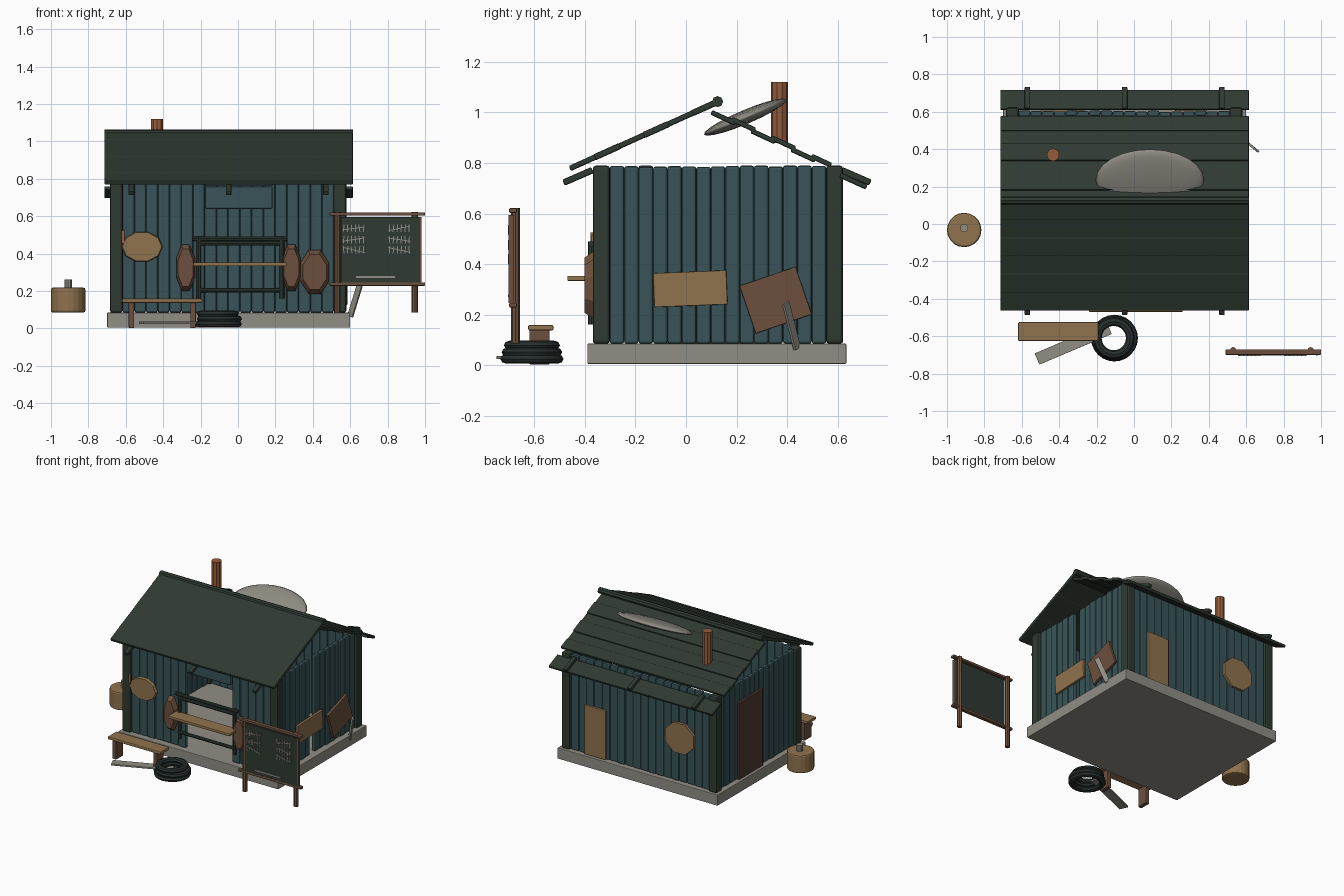
import bpy, bmesh, math, random
from mathutils import Vector, Matrix

random.seed(4)
if "Cube" in bpy.data.objects:
    bpy.data.objects.remove(bpy.data.objects["Cube"])


def material(name, rgb):
    m = bpy.data.materials.new(name)
    m.use_nodes = True
    m.diffuse_color = (*rgb, 1)
    m.node_tree.nodes["Principled BSDF"].inputs["Base Color"].default_value = (*rgb, 1)
    return m


TEAL = material("teal paint", (0.04, 0.088, 0.098))
GREEN = material("dark green", (0.028, 0.042, 0.031))
STONE = material("pale stone", (0.28, 0.27, 0.23))
BROWN = material("brown wood", (0.15, 0.08, 0.047))
TAN = material("tan wood", (0.28, 0.17, 0.075))
RUST = material("rusty clay", (0.30, 0.11, 0.045))
DOOR = material("dark door wood", (0.085, 0.045, 0.032))
RUBBER = material("dark rubber", (0.02, 0.03, 0.028))


def finish(name, bm, mat, matrix, smooth=False):
    bmesh.ops.recalc_face_normals(bm, faces=bm.faces)
    me = bpy.data.meshes.new(name)
    bm.to_mesh(me)
    bm.free()
    me.materials.append(mat)
    ob = bpy.data.objects.new(name, me)
    ob.matrix_world = matrix
    bpy.context.collection.objects.link(ob)
    for p in me.polygons:
        p.use_smooth = smooth
    return ob


def box(name, loc, size, mat, bevel=0.0, rot=None):
    bm = bmesh.new()
    bmesh.ops.create_cube(bm, size=1)
    bmesh.ops.scale(bm, vec=size, verts=bm.verts)
    if bevel:
        bmesh.ops.bevel(bm, geom=bm.edges[:], offset=bevel, segments=2, profile=0.5, affect='EDGES')
    m = Matrix.Translation(loc) @ (rot or Matrix())
    return finish(name, bm, mat, m)


def span(a, b, c, d):
    """Box limits to location and size on one axis pair."""
    return (a + b) / 2, b - a, (c + d) / 2, d - c


def cylinder(name, a, b, r, mat, sides=8, r2=None, bevel=0.0):
    a, b = Vector(a), Vector(b)
    bm = bmesh.new()
    bmesh.ops.create_cone(bm, cap_ends=True, segments=sides, radius1=r,
                          radius2=r if r2 is None else r2, depth=(b - a).length)
    if bevel:
        caps = [e for e in bm.edges if abs(e.verts[0].co.z - e.verts[1].co.z) < 1e-5]
        bmesh.ops.bevel(bm, geom=caps, offset=bevel, segments=2, profile=0.5, affect='EDGES')
    m = Matrix.Translation((a + b) / 2) @ (b - a).to_track_quat('Z', 'Y').to_matrix().to_4x4()
    return finish(name, bm, mat, m)


def sloped_board(name, x, width, a, b, thick, mat, bevel=0.006):
    """Board running between two (y, z) points."""
    dy, dz = b[0] - a[0], b[1] - a[1]
    return box(name, (x, (a[0] + b[0]) / 2, (a[1] + b[1]) / 2),
               (width, math.hypot(dy, dz), thick), mat, bevel,
               Matrix.Rotation(math.atan2(dz, dy), 4, 'X'))


def plaque(name, loc, w, h, depth, mat, sides=8, bulge=0.8):
    """Faceted plate facing -y, narrowing toward its front."""
    bm = bmesh.new()
    bmesh.ops.create_cone(bm, cap_ends=True, segments=sides, radius1=0.54, radius2=0.54 * bulge, depth=1)
    bmesh.ops.rotate(bm, matrix=Matrix.Rotation(math.pi / sides, 3, 'Z'), verts=bm.verts)
    bmesh.ops.rotate(bm, matrix=Matrix.Rotation(math.pi / 2, 3, 'X'), verts=bm.verts)
    bmesh.ops.scale(bm, vec=(w, depth, h), verts=bm.verts)
    return finish(name, bm, mat, Matrix.Translation(loc))


# Slab and corner posts
box("floor_slab", (-0.05, 0.122, 0.045), (1.3, 1.025, 0.08), STONE, 0.004)
LEFT, RIGHT, FRONT, BACK = 0.545, -0.65, -0.335, 0.588
for x in (LEFT, RIGHT):
    for y in (FRONT, BACK):
        box("corner_post", (x, y, 0.437), (0.068, 0.068, 0.705), GREEN, 0.012)


# Plank walls
def wall(name, lo, hi, count, fixed, along_x, skip=lambda p: False):
    w = (hi - lo) / count
    for i in range(count):
        p = lo + w * (i + 0.5)
        if skip(p):
            continue
        q = fixed + random.uniform(-0.004, 0.004)
        top = 0.788 + random.uniform(-0.004, 0.002)
        size = (w, 0.03, top - 0.085) if along_x else (0.03, w, top - 0.085)
        loc = (p, q, (top + 0.085) / 2) if along_x else (q, p, (top + 0.085) / 2)
        box(name, loc, size, TEAL, 0.009)


wall("front_plank", RIGHT + 0.033, LEFT - 0.033, 18, FRONT, True, lambda p: -0.17 < p < 0.18)
wall("back_plank", RIGHT + 0.033, LEFT - 0.033, 18, BACK, True)
wall("left_plank", FRONT + 0.033, BACK - 0.033, 15, LEFT, False, lambda p: 0.05 < p < 0.11)
wall("right_plank", FRONT + 0.033, BACK - 0.033, 15, RIGHT, False)
box("lintel_board", (0.005, FRONT, 0.70), (0.36, 0.03, 0.12), TEAL, 0.008)
box("lintel_cap", (0.005, FRONT, 0.774), (0.36, 0.03, 0.026), TEAL, 0.006)

# Front roof slope, ridge pole and rafters
X, W = -0.05, 1.33
f0, f1 = Vector((-0.46, 0.778)), Vector((0.12, 1.04))
for i in range(6):
    a, b = f0.lerp(f1, i / 6), f0.lerp(f1, (i + 1.08) / 6)
    sloped_board("front_roof_board", X, W, a, b, 0.022 + 0.003 * (i % 2), GREEN)
cylinder("ridge_pole", (X - W / 2, 0.125, 1.043), (X + W / 2, 0.125, 1.043), 0.022, GREEN)
for x in (-0.57, -0.05, 0.47):
    sloped_board("front_rafter_tail", x, 0.03, (-0.485, 0.722), (-0.37, 0.772), 0.026, GREEN)
    sloped_board("back_rafter_tail", x, 0.03, (0.615, 0.772), (0.73, 0.722), 0.026, GREEN)

# Back roof slope with stepped boards and a gap before the eave
b0, b1 = Vector((0.10, 1.005)), Vector((0.575, 0.785))
for i in range(6):
    a, b = b0.lerp(b1, i / 6), b0.lerp(b1, (i + 1.2) / 6 if i < 5 else 1)
    lift = Vector((0, 0.006 if i % 2 else -0.004))
    sloped_board("back_roof_board", X, W, a + lift, b + lift, 0.02, GREEN)
sloped_board("back_eave_board", X, W, (0.61, 0.752), (0.715, 0.704), 0.02, GREEN)

# Chimney and dish
cylinder("chimney", (-0.433, 0.37, 0.88), (-0.433, 0.37, 1.12), 0.034, RUST, 10)
bm = bmesh.new()
bmesh.ops.create_uvsphere(bm, u_segments=24, v_segments=10, radius=1)
bmesh.ops.scale(bm, vec=(0.29, 0.178, 0.028), verts=bm.verts)
finish("roof_dish", bm, STONE, Matrix.Translation((0.085, 0.235, 0.982)) @ Matrix.Rotation(0.4, 4, 'X'), True)

# Serving counter and its frame
box("counter_top", (0.01, -0.42, 0.343), (0.5, 0.1, 0.02), TAN, 0.004)
for z, half in ((0.48, 0.255), (0.455, 0.23), (0.205, 0.23)):
    cylinder("counter_rail", (0.01 - half, -0.375, z), (0.01 + half, -0.375, z), 0.012, GREEN)
for x in (-0.21, 0.235):
    cylinder("counter_post", (x, -0.375, 0.16), (x, -0.375, 0.49), 0.013, GREEN)

# Boards and plaques on the walls
for x, z, w, h in ((-0.28, 0.325, 0.1, 0.25), (0.285, 0.325, 0.1, 0.25), (0.41, 0.302, 0.155, 0.235)):
    plaque("front_shield", (x, -0.385, z), w, h, 0.035, BROWN)
plaque("front_round_plaque", (-0.513, -0.365, 0.437), 0.205, 0.155, 0.02, TAN, 10, 0.95)
box("plaque_peg", (-0.615, -0.373, 0.49), (0.014, 0.012, 0.07), RUST)
plaque("back_round_plaque", (-0.38, 0.612, 0.41), 0.23, 0.22, 0.02, TAN, 8, 1.0)
box("back_tall_board", (0.305, 0.612, 0.27), (0.17, 0.018, 0.36), TAN, 0.003)
box("left_wall_patch", (0.568, 0.017, 0.302), (0.018, 0.29, 0.135), TAN, 0.003, Matrix.Rotation(0.04, 4, 'X'))
box("left_wall_board", (0.575, 0.355, 0.257), (0.02, 0.235, 0.2), BROWN, 0.004, Matrix.Rotation(0.33, 4, 'X'))
a, b = Vector((0.6, 0.44, 0.065)), Vector((0.655, 0.395, 0.245))
box("leaning_plank", (a + b) / 2, (0.012, 0.035, (b - a).length), STONE, 0.002,
    (b - a).to_track_quat('Z', 'Y').to_matrix().to_4x4())
box("side_door", (-0.672, 0.215, 0.367), (0.018, 0.28, 0.565), DOOR, 0.003)

# Bench, loose plank and tyre stack
box("bench_seat", (-0.405, -0.575, 0.148), (0.43, 0.1, 0.022), TAN, 0.006)
for x in (-0.57, -0.24):
    box("bench_leg", (x, -0.58, 0.07), (0.03, 0.08, 0.135), BROWN, 0.004)
box("loose_plank", (-0.325, -0.64, 0.03), (0.42, 0.065, 0.012), STONE, 0.002, Matrix.Rotation(0.4, 4, 'Z'))
for i, (r, dx) in enumerate(((0.102, 0), (0.097, 0.006), (0.088, -0.003))):
    bpy.ops.mesh.primitive_torus_add(location=(-0.105 + dx, -0.61, 0.024 + 0.027 * i), major_radius=r,
                                     minor_radius=0.023, major_segments=24, minor_segments=8)
    tyre = bpy.context.object
    tyre.name = "tyre"
    tyre.scale.z = 0.8
    tyre.data.materials.append(RUBBER)

# Stump with a small cup
cylinder("stump", (-0.908, -0.032, 0.085), (-0.908, -0.032, 0.218), 0.092, TAN, 20, None, 0.01)
cylinder("stump_cup", (-0.908, -0.022, 0.21), (-0.908, -0.022, 0.262), 0.022, STONE, 10)

# Tally board
for x in (0.53, 0.945):
    cylinder("board_post", (x, -0.675, 0.085), (x, -0.675, 0.622), 0.017, BROWN)
for z in (0.612, 0.237):
    box("board_rail", (0.745, -0.685, z), (0.51, 0.03, 0.018), BROWN, 0.004)
box("board_panel", (0.765, -0.69, 0.42), (0.43, 0.016, 0.35), GREEN)
box("board_edge", (0.977, -0.692, 0.42), (0.01, 0.022, 0.35), BROWN)
for x0, rows, n in ((0.565, (0.535, 0.475, 0.42), 6), (0.81, (0.535, 0.475, 0.42), 6)):
    for z in rows:
        for i in range(n):
            box("chalk_tally", (x0 + 0.021 * i, -0.701, z), (0.005, 0.006, 0.04), STONE, 0,
                Matrix.Rotation(random.uniform(-0.15, 0.15), 4, 'Y'))
        box("chalk_strike", (x0 + 0.052, -0.702, z), (0.12, 0.006, 0.005), STONE, 0,
            Matrix.Rotation(random.uniform(-0.25, 0.25), 4, 'Y'))
box("chalk_line", (0.735, -0.701, 0.275), (0.21, 0.006, 0.01), STONE)
